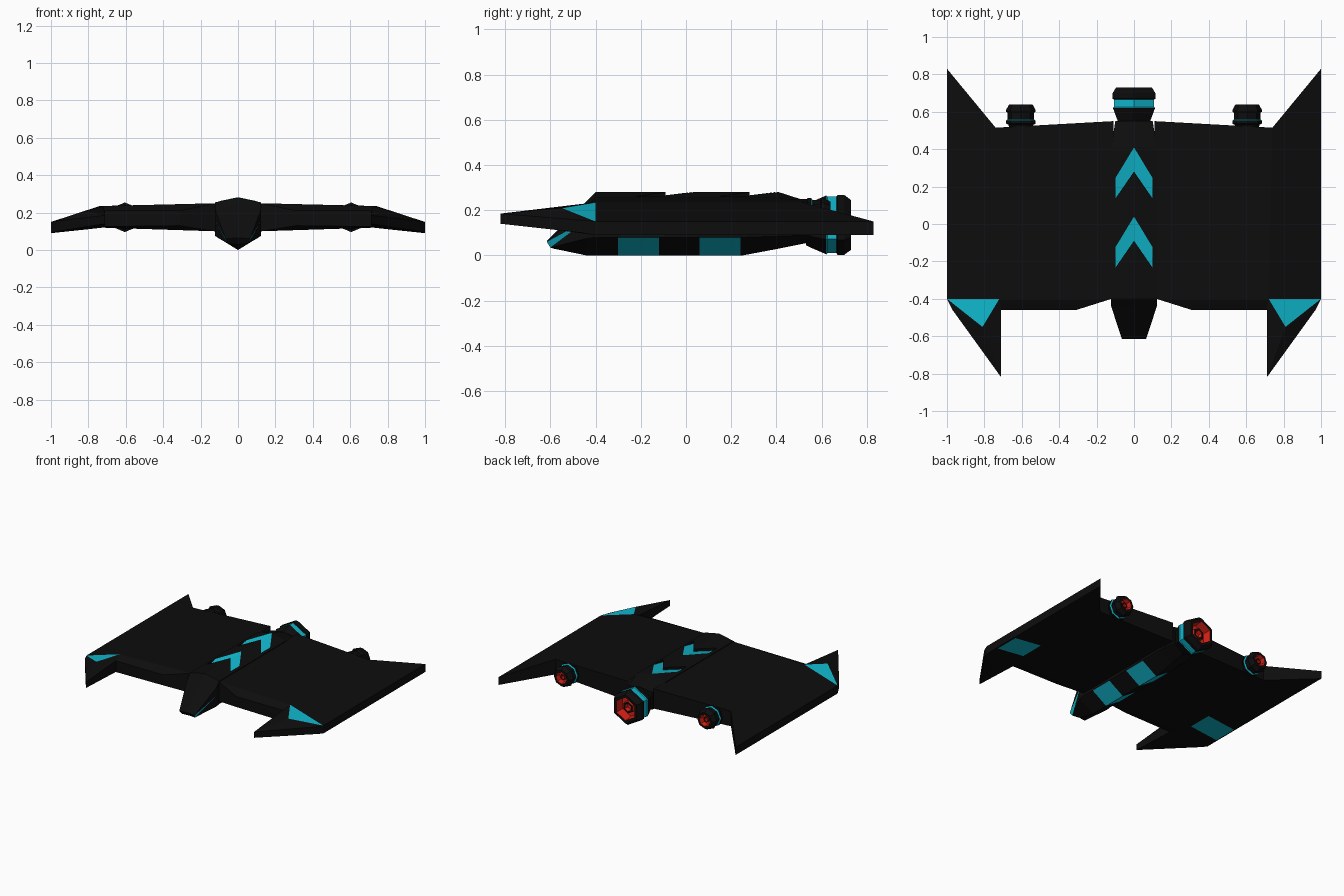
import bpy, bmesh, math
from mathutils import Vector

if "Cube" in bpy.data.objects:
    bpy.data.objects.remove(bpy.data.objects["Cube"])


def material(name, rgb):
    m = bpy.data.materials.new(name)
    m.diffuse_color = (*rgb, 1)
    m.use_nodes = True
    m.node_tree.nodes["Principled BSDF"].inputs["Base Color"].default_value = m.diffuse_color
    return m


MATS = [material("hull_black", (0.004, 0.004, 0.004)),
        material("cyan_trim", (0.005, 0.48, 0.62)),
        material("engine_red", (0.7, 0.015, 0.008))]
BLACK, CYAN, RED = 0, 1, 2


def make(name, verts, faces, mats=None, mirror=False, recalc=False):
    me = bpy.data.meshes.new(name)
    me.from_pydata([tuple(v) for v in verts], [], faces)
    for m in MATS:
        me.materials.append(m)
    for i, p in enumerate(me.polygons):
        p.material_index = mats[i] if mats else BLACK
    if recalc:
        bm = bmesh.new()
        bm.from_mesh(me)
        bmesh.ops.recalc_face_normals(bm, faces=bm.faces)
        bm.to_mesh(me)
        bm.free()
    ob = bpy.data.objects.new(name, me)
    bpy.context.collection.objects.link(ob)
    if mirror:
        ob.modifiers.new("mirror", 'MIRROR').use_clip = False
    return ob


def slab(name, pts, faces, cyan_top=(), open_x=None, mirror=False):
    """Plate from (x, y, z_top, z_bottom) points; walls close its outline."""
    n = len(pts)
    verts = [(x, y, t) for x, y, t, b in pts] + [(x, y, b) for x, y, t, b in pts]
    out = [list(f) for f in faces] + [[i + n for i in reversed(f)] for f in faces]
    edges = {(f[i], f[(i + 1) % len(f)]) for f in faces for i in range(len(f))}
    for a, b in sorted(edges):
        inner = open_x is not None and pts[a][0] == pts[b][0] == open_x
        if (b, a) not in edges and not inner:
            out.append([b, a, a + n, b + n])
    mats = [CYAN if i in cyan_top else BLACK for i in range(len(out))]
    return make(name, verts, out, mats, mirror)


def panel(name, pts, offset=0.0015, mirror=True):
    """Thin coloured panel lying just off a surface."""
    p = [Vector(q) for q in pts]
    nrm = (p[1] - p[0]).cross(p[2] - p[1]).normalized() * offset
    return make(name, [q + nrm for q in p], [list(range(len(p)))], [CYAN], mirror)


def lathe(name, x, z, sides, profile):
    """Faceted body around a y axis; profile rows are (y, radius, segment colour)."""
    verts, faces, mats = [], [], []
    for y, r, _ in profile:
        for k in range(sides):
            a = 2 * math.pi * k / sides
            verts.append((x + r * math.sin(a), y, z + r * math.cos(a)))
    for i in range(len(profile) - 1):
        for k in range(sides):
            a, b = i * sides + k, i * sides + (k + 1) % sides
            faces.append([a, b, b + sides, a + sides])
            mats.append(profile[i + 1][2])
    faces.append(list(range(sides)))
    mats.append(BLACK)
    faces.append([len(verts) - sides + k for k in range(sides)])
    mats.append(profile[-1][2])
    return make(name, verts, faces, mats, recalc=True)


# Wings with forward prongs and swept rear tips
wing = [(0.11, -0.40, 0.25, 0.10), (0.12, -0.40, 0.25, 0.10), (0.31, -0.46, 0.21, 0.13),
        (0.72, -0.40, 0.235, 0.12), (0.71, -0.46, 0.21, 0.125), (1.0, -0.40, 0.15, 0.09),
        (0.97, -0.46, 0.155, 0.10), (0.81, -0.55, 0.21, 0.11), (0.71, -0.82, 0.185, 0.14),
        (0.74, 0.515, 0.235, 0.12), (1.0, 0.83, 0.15, 0.09), (0.11, 0.55, 0.25, 0.10)]
slab("wings", wing,
     [(0, 1, 3, 9, 11), (1, 2, 4, 3), (3, 5, 10, 9), (3, 7, 5), (7, 6, 5), (7, 8, 6), (3, 4, 8, 7)],
     cyan_top=(3,), open_x=0.11, mirror=True)
panel("wing_underside_panels", [(0.76, -0.29, 0.116), (0.76, -0.10, 0.116),
                                (0.99, -0.10, 0.091), (0.99, -0.29, 0.091)], 0.003)

# Fuselage: six-sided stations (y, ridge, shoulder, lower corner, keel, half width)
stations = [(-0.44, 0.24, 0.215, 0.075, 0.0, 0.122), (-0.40, 0.28, 0.255, 0.08, 0.0, 0.122),
            (0.25, 0.28, 0.255, 0.08, 0.0, 0.122), (0.41, 0.28, 0.255, 0.085, 0.03, 0.122),
            (0.55, 0.235, 0.22, 0.09, 0.058, 0.10)]
verts, faces = [], []
for y, top, sh, low, keel, w in stations:
    verts += [(0, y, top), (w, y, sh), (w, y, low), (0, y, keel), (-w, y, low), (-w, y, sh)]
for i in range(len(stations) - 1):
    for k in range(6):
        a, b = i * 6 + k, i * 6 + (k + 1) % 6
        faces.append([a, b, b + 6, a + 6])
faces += [list(range(6)), [len(verts) - 6 + k for k in range(6)]]
fuselage = make("fuselage", verts, faces, recalc=True)

# Recessed chevron ramps on the spine
for i, y in enumerate((-0.09, 0.28)):
    floor = [(0, y, 0.26), (0.1, y - 0.145, 0.239), (0.1, y - 0.035, 0.2600), (0, y + 0.13, 0.2805)]
    pts = [(px, py, 0.4, pz) for px, py, pz in floor]
    pts += [(-px, py, 0.4, pz) for px, py, pz in floor[1:3]]
    cutter = slab("chevron_cutter", pts, [(0, 1, 2, 3), (3, 5, 4, 0)])
    cutter.hide_render = True
    cut = fuselage.modifiers.new("cut", 'BOOLEAN')
    cut.operation, cut.object, cut.solver = 'DIFFERENCE', cutter, 'EXACT'
    bpy.context.view_layer.objects.active = fuselage
    bpy.ops.object.modifier_apply(modifier=cut.name)
    bpy.data.objects.remove(cutter)
    panel(f"chevron_{i + 1}", floor)

# Keel side panels
for i, y in enumerate((-0.30, 0.06)):
    panel(f"keel_panel_{i + 1}", [(0, y, 0), (0, y + 0.18, 0),
                                  (0.122, y + 0.18, 0.08), (0.122, y, 0.08)])

# Wedge nose with cyan side windows
T, A, B, K, T2, S, M, L, K2 = range(9)
make("nose", [(0, -0.615, 0.065), (0.065, -0.615, 0.06), (0.055, -0.60, 0.035), (0, -0.585, 0.03),
              (0, -0.44, 0.24), (0.122, -0.44, 0.215), (0.122, -0.44, 0.155),
              (0.122, -0.44, 0.075), (0, -0.44, 0.0)],
     [[T, A, S, T2], [A, M, S], [A, B, M], [B, L, M], [B, K, K2, L], [T, K, B, A]],
     [BLACK, BLACK, CYAN, BLACK, BLACK, BLACK], mirror=True)

# Main six-sided engine
lathe("main_engine", 0, 0.135, 6, [
    (0.53, 0.09, BLACK), (0.55, 0.10, BLACK), (0.62, 0.13, BLACK), (0.625, 0.125, CYAN),
    (0.665, 0.125, CYAN), (0.67, 0.132, BLACK), (0.70, 0.132, BLACK), (0.73, 0.11, BLACK),
    (0.73, 0.088, BLACK), (0.665, 0.08, RED), (0.665, 0.05, RED), (0.70, 0.045, RED),
    (0.70, 0.03, BLACK), (0.67, 0.025, RED)])

# Small wing engines
for side, x in (("left", -0.605), ("right", 0.605)):
    lathe(f"{side}_engine", x, 0.175, 8, [
        (0.50, 0.06, BLACK), (0.53, 0.066, BLACK), (0.537, 0.079, BLACK), (0.553, 0.079, BLACK),
        (0.56, 0.07, CYAN), (0.595, 0.07, BLACK), (0.60, 0.079, BLACK), (0.61, 0.079, BLACK),
        (0.64, 0.062, BLACK), (0.64, 0.045, BLACK), (0.60, 0.042, RED), (0.60, 0.024, RED),
        (0.62, 0.022, RED), (0.62, 0.015, BLACK), (0.605, 0.012, RED)])
